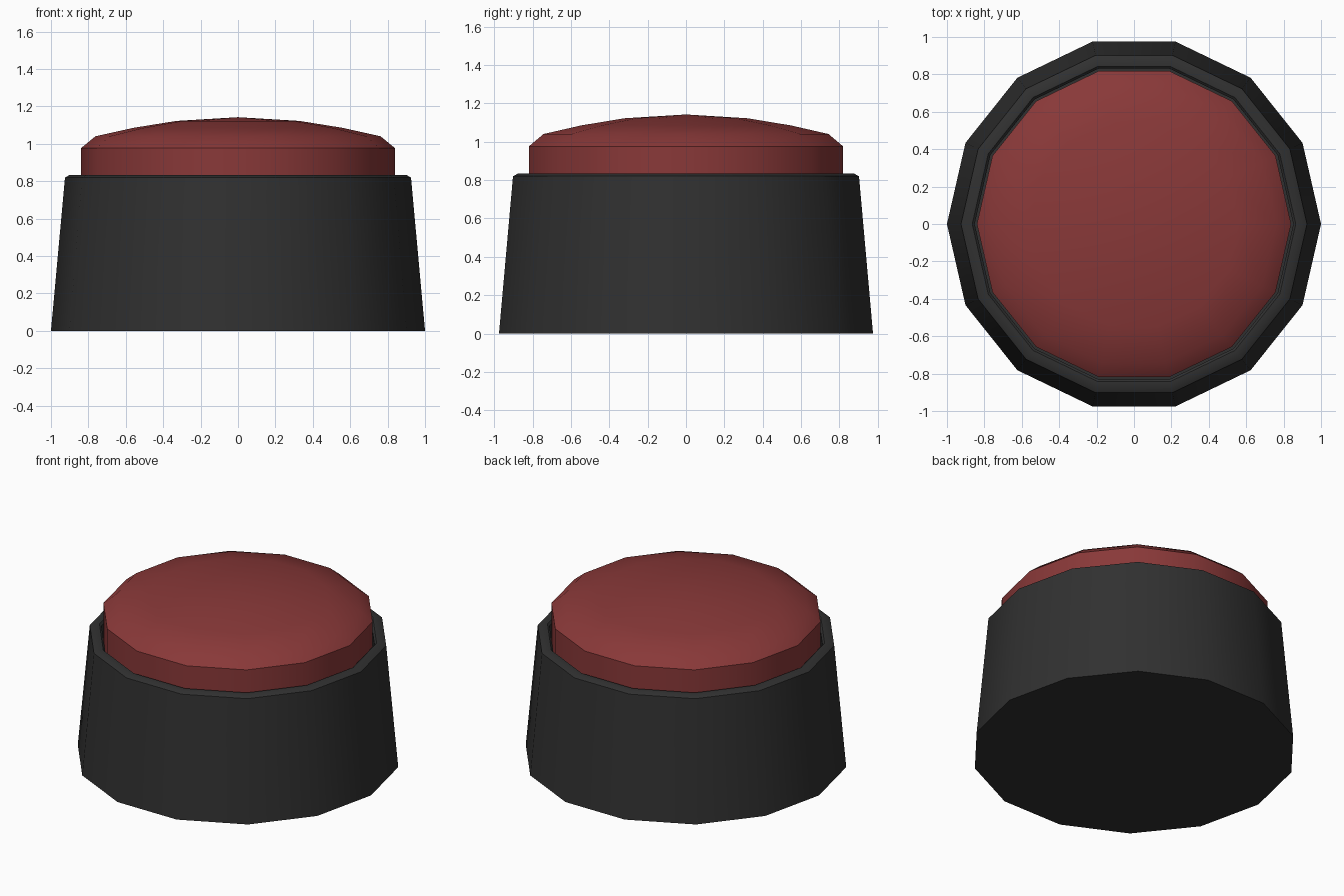
import bpy, bmesh, math

if "Cube" in bpy.data.objects:
    bpy.data.objects.remove(bpy.data.objects["Cube"])

SIDES = 14


def lathe(name, profile, color):
    """Revolve (radius, z) points into a closed 14-sided solid; radius 0 makes a pole."""
    bm = bmesh.new()
    rings = []
    for r, z in profile:
        if r == 0:
            rings.append([bm.verts.new((0, 0, z))])
        else:
            rings.append([bm.verts.new((r * math.cos(2 * math.pi * i / SIDES),
                                        r * math.sin(2 * math.pi * i / SIDES), z))
                          for i in range(SIDES)])
    for a, b in zip(rings, rings[1:]):
        for i in range(SIDES):
            j = (i + 1) % SIDES
            if len(b) == 1:
                bm.faces.new((a[i], a[j], b[0]))
            else:
                bm.faces.new((a[i], a[j], b[j], b[i]))
    # close flat ends
    bm.faces.new(rings[0][::-1])
    if len(rings[-1]) > 1:
        bm.faces.new(rings[-1])
    bmesh.ops.recalc_face_normals(bm, faces=bm.faces)
    mesh = bpy.data.meshes.new(name)
    bm.to_mesh(mesh)
    bm.free()
    obj = bpy.data.objects.new(name, mesh)
    bpy.context.collection.objects.link(obj)
    mat = bpy.data.materials.new(name + "_paint")
    mat.diffuse_color = color
    mat.use_nodes = True
    mat.node_tree.nodes["Principled BSDF"].inputs["Base Color"].default_value = mat.diffuse_color
    mesh.materials.append(mat)
    bpy.ops.object.select_all(action='DESELECT')
    obj.select_set(True)
    bpy.context.view_layer.objects.active = obj
    bpy.ops.object.shade_smooth_by_angle(angle=math.radians(30))
    return obj


# tapered housing with a bevelled rim and a recess for the button
lathe("housing", [(1.0, 0), (0.925, 0.82), (0.90, 0.833), (0.865, 0.833),
                  (0.852, 0.82), (0.852, 0.72)], (0.03, 0.03, 0.03, 1))

# domed push button
lathe("push_button", [(0.84, 0.72), (0.84, 0.976), (0.762, 1.04), (0.56, 1.085),
                      (0.33, 1.122), (0, 1.142)], (0.25, 0.04, 0.04, 1))
